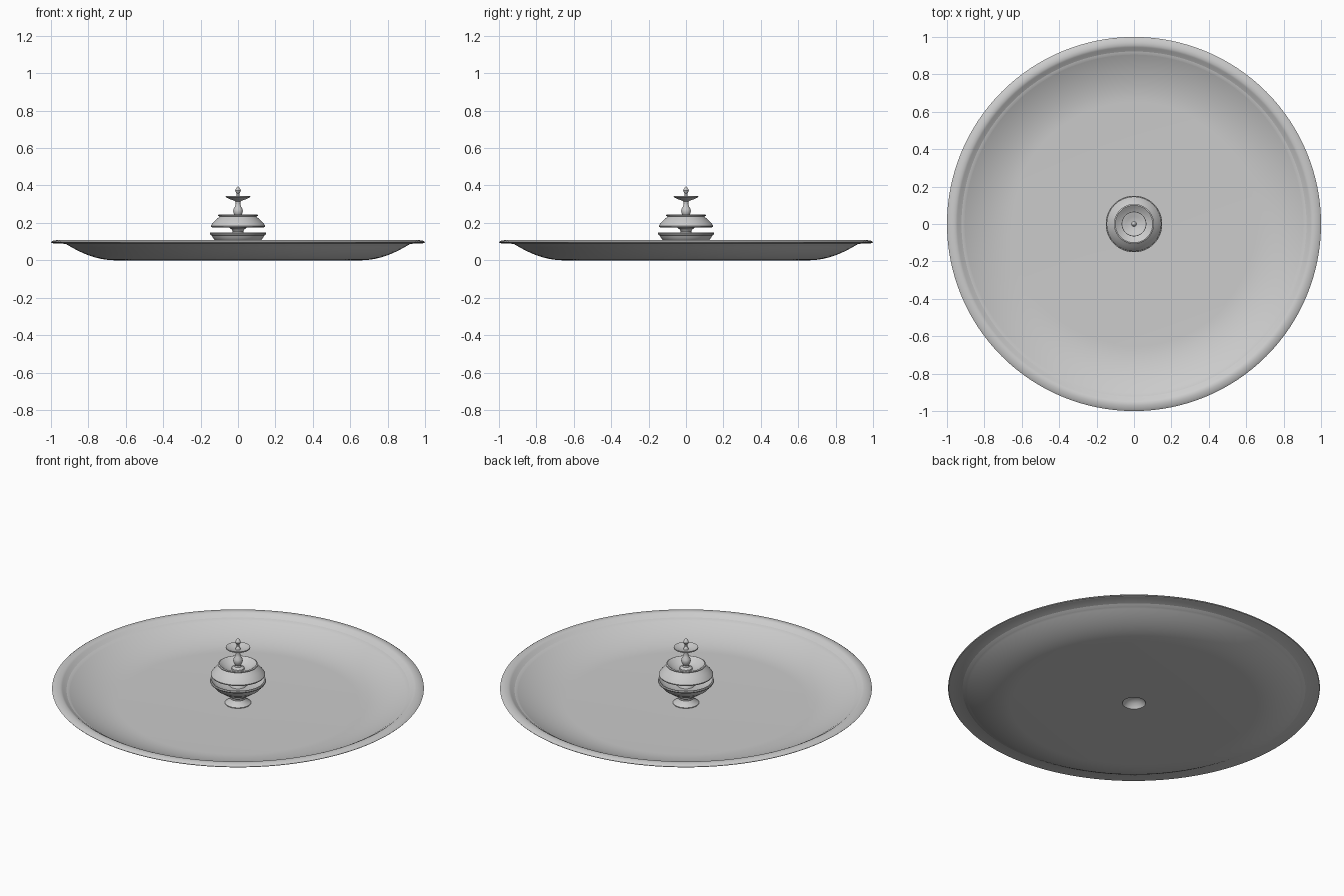
import bpy, math


def lathe(name, profile, segs=96, angle=35):
    """Revolve an (r, z) profile around the z axis."""
    verts, faces, rings = [], [], []
    for r, z in profile:
        if r < 1e-5:
            rings.append([len(verts)] * segs)
            verts.append((0, 0, z))
        else:
            rings.append(list(range(len(verts), len(verts) + segs)))
            verts += [(r * math.cos(2 * math.pi * i / segs),
                       r * math.sin(2 * math.pi * i / segs), z) for i in range(segs)]
    for a, b in zip(rings, rings[1:]):
        for i in range(segs):
            j = (i + 1) % segs
            faces.append(list(dict.fromkeys((a[i], a[j], b[j], b[i]))))
    mesh = bpy.data.meshes.new(name)
    mesh.from_pydata(verts, [], faces)
    ob = bpy.data.objects.new(name, mesh)
    bpy.context.collection.objects.link(ob)
    bpy.ops.object.select_all(action='DESELECT')
    ob.select_set(True)
    bpy.context.view_layer.objects.active = ob
    bpy.ops.object.shade_smooth_by_angle(angle=math.radians(angle))
    return ob


def sweep(r0, z0, r1, z1, power, n=10):
    """Flat start curving upward to the end point."""
    return [(r0 + (r1 - r0) * i / n, z0 + (z1 - z0) * (i / n) ** power) for i in range(n + 1)]


# Wide shallow basin: underside, rolled rim, inside floor, open at the centre
lathe("basin",
      [(0.062, 0.0)] + sweep(0.66, 0.0, 0.92, 0.088, 1.9)
      + [(0.985, 0.09), (0.997, 0.093), (1.0, 0.097), (0.99, 0.104), (0.97, 0.108),
         (0.955, 0.108), (0.945, 0.103)]
      + sweep(0.65, 0.01, 0.935, 0.095, 1.9)[::-1] + [(0.062, 0.01), (0.062, 0.0)], segs=128)

# Flared foot, hollow underneath, carrying the lower bowl
lathe("foot",
      [(0, 0.04), (0.025, 0.038), (0.045, 0.026), (0.058, 0.01), (0.062, 0.003),
       (0.069, 0.008), (0.07, 0.014), (0.064, 0.02), (0.05, 0.03), (0.043, 0.042),
       (0.044, 0.052), (0.052, 0.058), (0.052, 0.064), (0.04, 0.066), (0, 0.066)])

# Lower bowl with a banded lip
lathe("lower_bowl",
      [(0, 0.062), (0.04, 0.062), (0.065, 0.07), (0.085, 0.08), (0.105, 0.095),
       (0.122, 0.106), (0.134, 0.12), (0.14, 0.132), (0.148, 0.136), (0.151, 0.142),
       (0.149, 0.149), (0.142, 0.149), (0.132, 0.138), (0.11, 0.125), (0.07, 0.115), (0, 0.112)])

# Collar between the two tiers
lathe("collar",
      [(0, 0.11), (0.045, 0.115), (0.038, 0.13), (0.03, 0.145), (0.028, 0.155),
       (0.034, 0.165), (0.045, 0.172), (0.045, 0.18), (0, 0.18)])

# Upper tier: tapered shell with a dished top
lathe("upper_tier",
      [(0, 0.177), (0.135, 0.176), (0.145, 0.178), (0.146, 0.184), (0.138, 0.195),
       (0.124, 0.211), (0.108, 0.225), (0.098, 0.234), (0.106, 0.238), (0.107, 0.242),
       (0.1, 0.245), (0.092, 0.24), (0.07, 0.222), (0.04, 0.212), (0, 0.21)])

# Turned baluster
lathe("baluster",
      [(0.034, 0.208), (0.034, 0.22), (0.018, 0.228), (0.016, 0.238), (0.022, 0.248),
       (0.026, 0.262), (0.024, 0.275), (0.016, 0.288), (0.012, 0.302), (0.014, 0.315),
       (0.022, 0.322), (0, 0.326)], segs=48)

# Small top dish
lathe("top_dish",
      [(0, 0.318), (0.025, 0.32), (0.045, 0.327), (0.058, 0.334), (0.066, 0.338),
       (0.065, 0.343), (0.058, 0.342), (0.04, 0.333), (0, 0.328)], segs=64)

# Finial
lathe("finial",
      [(0.014, 0.328), (0.012, 0.338), (0.007, 0.345), (0.007, 0.358), (0.012, 0.364),
       (0.015, 0.372), (0.012, 0.382), (0.006, 0.389), (0, 0.396)], segs=32)
